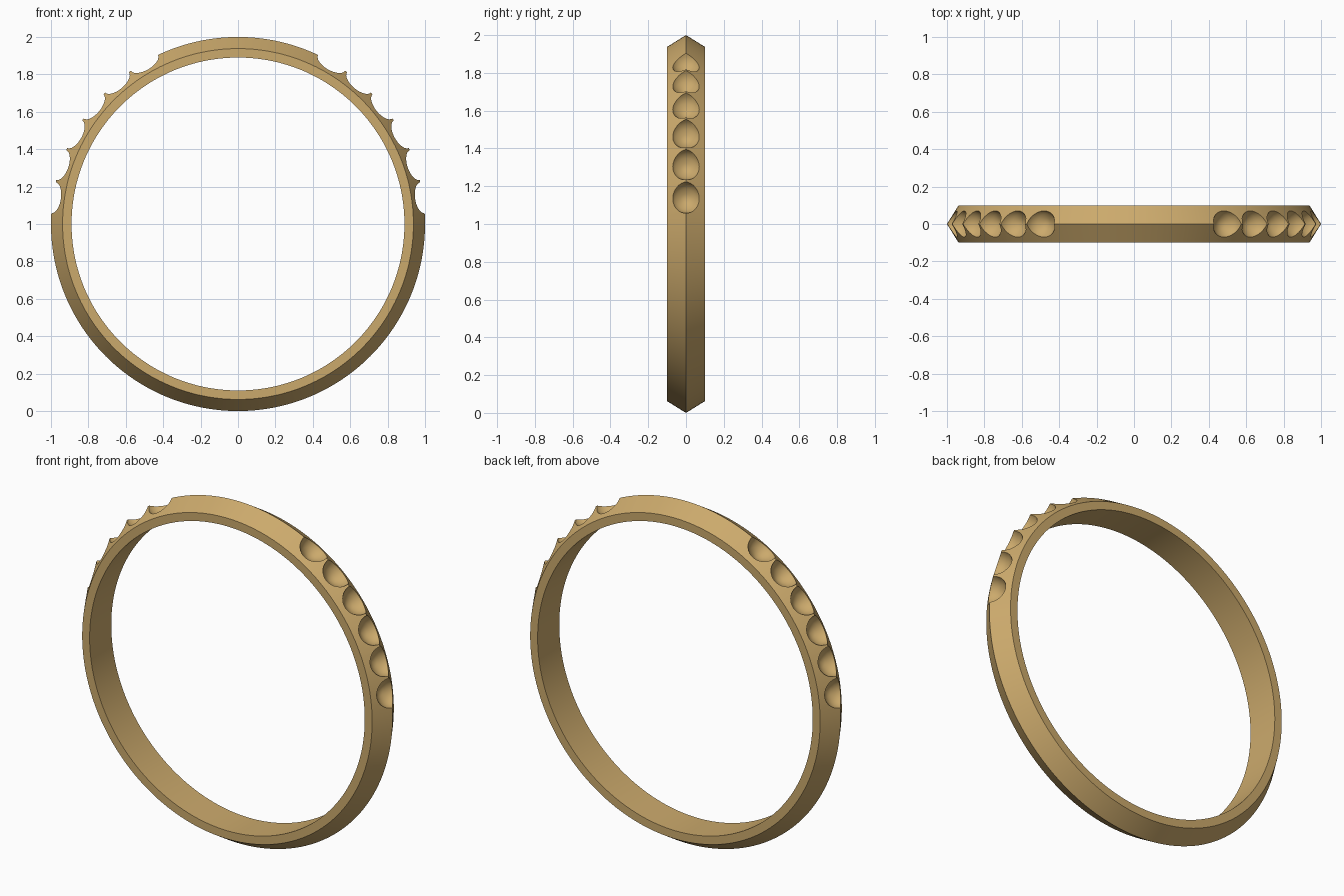
import bpy, bmesh
from math import cos, sin, pi, radians
from mathutils import Matrix, Vector

if "Cube" in bpy.data.objects:
    bpy.data.objects.remove(bpy.data.objects["Cube"])


def revolve(bm, profile, segs, closed, matrix):
    """Revolve (radius, height) points about local z, then place with matrix."""
    rings = []
    for r, h in profile:
        if r == 0:
            rings.append([bm.verts.new(matrix @ Vector((0, 0, h)))] * segs)
        else:
            rings.append([bm.verts.new(matrix @ Vector((r * cos(2 * pi * i / segs),
                                                        r * sin(2 * pi * i / segs), h)))
                          for i in range(segs)])
    pairs = list(zip(rings, rings[1:]))
    if closed:
        pairs.append((rings[-1], rings[0]))
    for a, b in pairs:
        for i in range(segs):
            j = (i + 1) % segs
            bm.faces.new(list(dict.fromkeys((a[i], a[j], b[j], b[i]))))


def make_object(name, bm):
    bmesh.ops.recalc_face_normals(bm, faces=bm.faces)
    mesh = bpy.data.meshes.new(name)
    bm.to_mesh(mesh)
    bm.free()
    obj = bpy.data.objects.new(name, mesh)
    bpy.context.collection.objects.link(obj)
    return obj


centre = Matrix.Translation((0, 0, 1))

# Band: knife-edge outside, flat sides, plain bore
bm = bmesh.new()
revolve(bm, [(0.89, -0.1), (0.938, -0.1), (1.0, 0), (0.938, 0.1), (0.89, 0.1)],
        192, True, centre @ Matrix.Rotation(pi / 2, 4, 'X'))
band = make_object("ring_band", bm)

# Stone seats: six rounded pits on each shoulder
seat = [(0, 0.05), (0.085, 0.05), (0.085, 0), (0.080, -0.024), (0.070, -0.044),
        (0.054, -0.061), (0.029, -0.076), (0, -0.086)]
bm = bmesh.new()
for side in (1, -1):
    for i in range(6):
        tilt = side * radians(90 - 8.1 - 10.35 * i)
        revolve(bm, seat, 48, False, centre @ Matrix.Rotation(tilt, 4, 'Y')
                @ Matrix.Translation((0, 0, 1)))
cutter = make_object("seat_cutter", bm)
cutter.hide_render = True

# Cut the seats and remove the helper
cut = band.modifiers.new("seats", 'BOOLEAN')
cut.operation = 'DIFFERENCE'
cut.solver = 'EXACT'
cut.object = cutter
bpy.context.view_layer.objects.active = band
band.select_set(True)
bpy.ops.object.modifier_apply(modifier=cut.name)
bpy.data.objects.remove(cutter)
bpy.ops.object.shade_smooth_by_angle(angle=radians(30))

# Gold
gold = bpy.data.materials.new("gold")
gold.diffuse_color = (0.6, 0.4, 0.15, 1)
gold.use_nodes = True
gold.node_tree.nodes["Principled BSDF"].inputs["Base Color"].default_value = gold.diffuse_color
band.data.materials.clear()
band.data.materials.append(gold)
